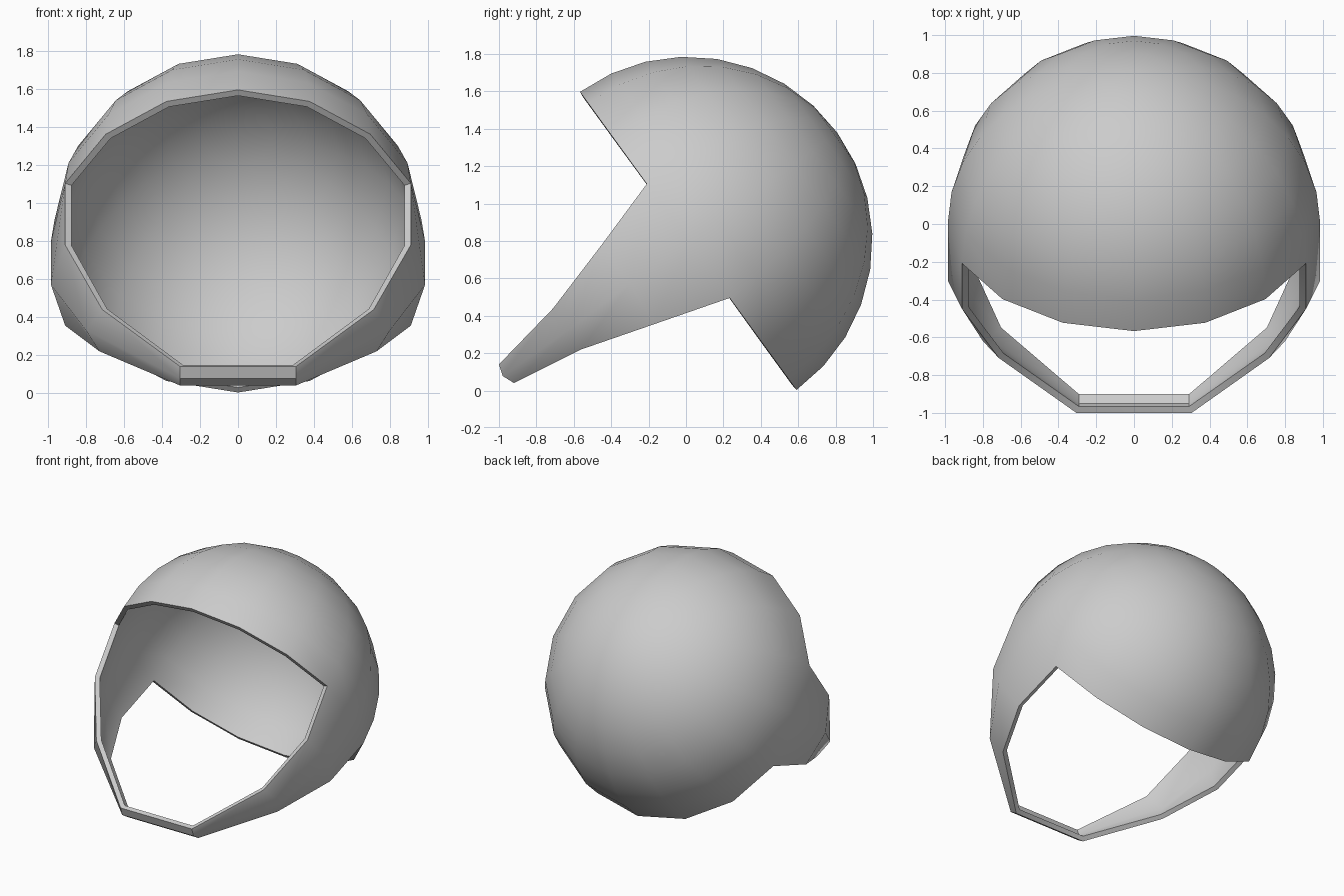
import bpy, bmesh, math
from mathutils import Matrix, Vector

cube = bpy.data.objects.get("Cube")
if cube:
    bpy.data.objects.remove(cube, do_unlink=True)

RADIUS = 0.985
THICKNESS = 0.035

grey = bpy.data.materials.new("light grey")
grey.use_nodes = True
colour = (0.6, 0.6, 0.6, 1)
grey.diffuse_color = colour
grey.node_tree.nodes["Principled BSDF"].inputs["Base Color"].default_value = colour

# Dome: half of a sphere, tipped so that its open rim faces forward and down
bm = bmesh.new()
bmesh.ops.create_uvsphere(bm, u_segments=16, v_segments=16, radius=RADIUS)
bmesh.ops.delete(bm, geom=[v for v in bm.verts if v.co.z < -0.01], context='VERTS')
rim = [v for v in bm.verts if abs(v.co.z) < 0.01]
sides = {s: sorted((v for v in rim if v.co.x * s > 0.85), key=lambda v: v.co.y)
         for s in (1, -1)}
bm.transform(Matrix.Translation((0, 0.012, 0.8)) @ Matrix.Rotation(math.radians(-54), 4, 'X'))

# Jaw guard: rows of upper, middle and lower points running from rim to chin
jaw_rows = [
    [(0.91, -0.45, 0.78), (0.985, -0.30, 0.57), (0.91, -0.17, 0.355)],
    [(0.715, -0.71, 0.44), (0.80, -0.62, 0.33), (0.73, -0.56, 0.22)],
    [(0.305, -1.0, 0.14), (0.305, -0.98, 0.078), (0.305, -0.92, 0.04)],
]


def bridge(a, b):
    for i in range(len(a) - 1):
        bm.faces.new((a[i], a[i + 1], b[i + 1], b[i]))


chin = []
for side, last in sides.items():
    for row in jaw_rows:
        new = [bm.verts.new((x * side, y, z)) for x, y, z in row]
        bridge(last, new)
        last = new
    chin.append(last)
bridge(*chin)

# Make every face point outward
bmesh.ops.recalc_face_normals(bm, faces=bm.faces)
bm.faces.ensure_lookup_table()
back = max(bm.faces, key=lambda f: f.calc_center_median().y)
if back.normal.y < 0:
    bmesh.ops.reverse_faces(bm, faces=bm.faces)

mesh = bpy.data.meshes.new("helmet_shell")
bm.to_mesh(mesh)
bm.free()
mesh.materials.append(grey)
helmet = bpy.data.objects.new("helmet_shell", mesh)
bpy.context.collection.objects.link(helmet)

# Shell thickness, grown inward
shell = helmet.modifiers.new("thickness", 'SOLIDIFY')
shell.thickness = THICKNESS
shell.offset = -1
shell.use_even_offset = True

bpy.context.view_layer.objects.active = helmet
helmet.select_set(True)
bpy.ops.object.modifier_apply(modifier="thickness")
bpy.ops.object.shade_smooth_by_angle(angle=math.radians(35))
